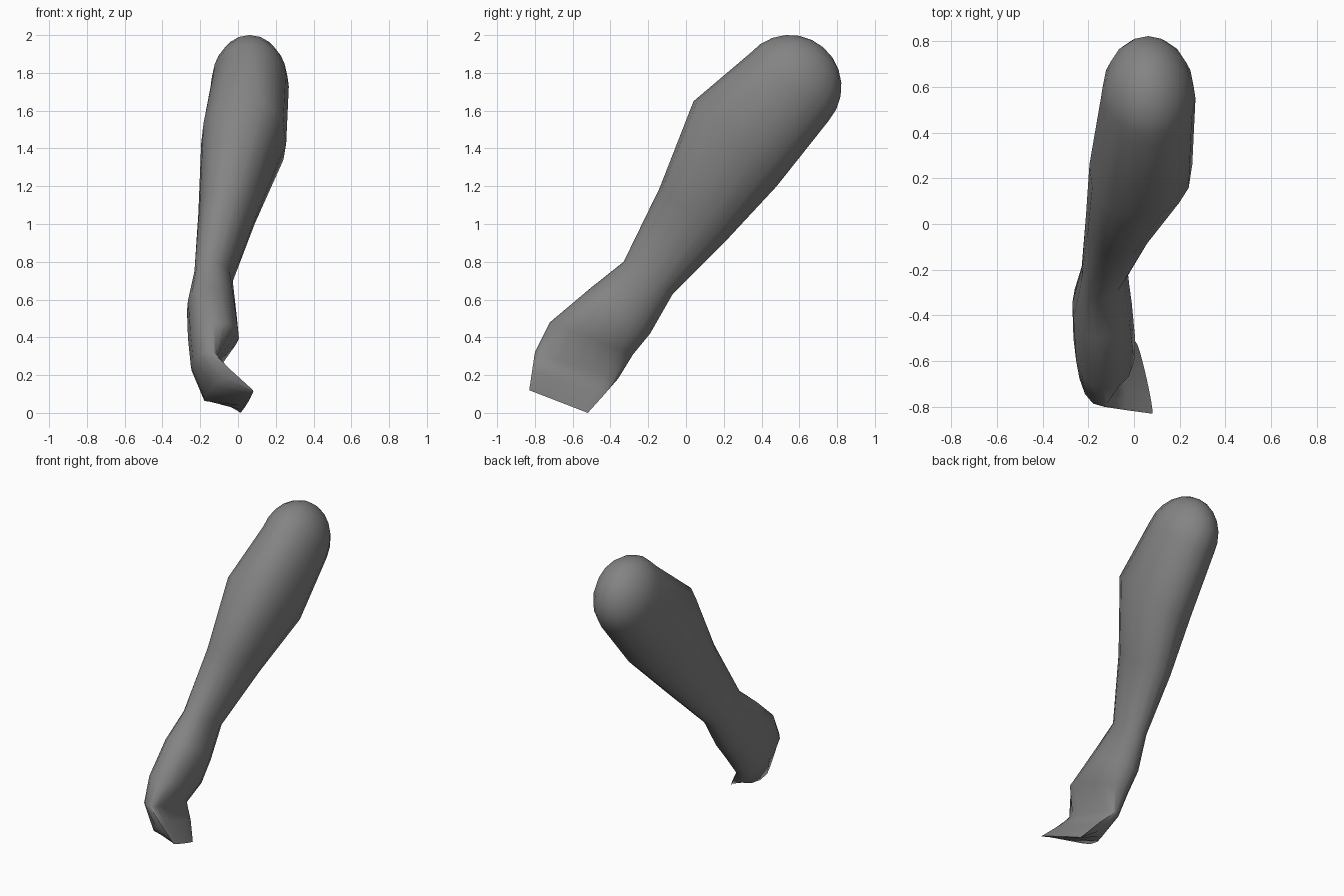
import bpy, bmesh
from math import sin, cos, pi, radians, copysign
from mathutils import Vector

if "Cube" in bpy.data.objects:
    bpy.data.objects.remove(bpy.data.objects["Cube"])

SIDES = 16


def ring(up, lo, xmin, xmax, boxy=1.0, outer_shift=(0, 0, 0)):
    """Section from thumb-side to little-finger-side point; boxy squares the thumb side."""
    up, lo = Vector(up), Vector(lo)
    mid, half = (up + lo) / 2, (up - lo) / 2
    pts = []
    for i in range(SIDES):
        a = 2 * pi * i / SIDES
        c, s = cos(a), sin(a)
        e = boxy if c > 0 else 1.0
        p = mid + half * copysign(abs(c) ** e, c)
        w = abs(s) ** e
        p.x += ((xmax if s > 0 else xmin) - mid.x) * w
        if s < 0:
            p += Vector(outer_shift) * w
        pts.append(p)
    return pts


rings = []

# rounded elbow end
centre = Vector((0.062, 0.55, 1.728))
across = Vector((0, -0.208, 0.178))
along = Vector((0, 0.177, 0.207))
for deg in (75, 60, 45, 30, 15, 0):
    s = cos(radians(deg))
    c = centre + along * sin(radians(deg))
    rings.append(ring(c + across * s, c - across * s,
                      c.x - 0.207 * s, c.x + 0.207 * s))

# forearm, wrist, palm
for section in [
    ((0.03, 0.04, 1.65), (0.04, 0.48, 1.20), -0.195, 0.255, 0.8),
    ((-0.07, -0.14, 1.19), (-0.06, 0.22, 0.92), -0.21, 0.10, 0.9),
    ((-0.16, -0.33, 0.80), (-0.13, -0.07, 0.63), -0.23, -0.03, 0.9),
    ((-0.16, -0.50, 0.665), (-0.15, -0.19, 0.42), -0.27, -0.01, 0.85),
    ((-0.13, -0.72, 0.48), (-0.15, -0.28, 0.31), -0.265, 0.005, 0.8),
]:
    rings.append(ring(*section))

# knuckles and fingers folded inward
rings.append(ring((-0.13, -0.80, 0.32), (-0.15, -0.36, 0.18), -0.25, -0.11, 0.85))
rings.append(ring((-0.03, -0.815, 0.22), (-0.07, -0.43, 0.10), -0.18, -0.05, 1.15,
                  outer_shift=(0, -0.03, -0.08)))
rings.append(ring((0.08, -0.83, 0.12), (0.01, -0.52, 0.0), 0.035, 0.055))

bm = bmesh.new()
loops = [[bm.verts.new(p) for p in r] for r in rings]
for a, b in zip(loops, loops[1:]):
    for i in range(SIDES):
        j = (i + 1) % SIDES
        bm.faces.new((a[i], a[j], b[j], b[i]))
tip = bm.verts.new(centre + along)
for i in range(SIDES):
    bm.faces.new((tip, loops[0][(i + 1) % SIDES], loops[0][i]))
bm.faces.new(loops[-1])
bmesh.ops.recalc_face_normals(bm, faces=bm.faces)
mesh = bpy.data.meshes.new("forearm_and_hand")
bm.to_mesh(mesh)
bm.free()

arm = bpy.data.objects.new("forearm_and_hand", mesh)
bpy.context.collection.objects.link(arm)

# dark grey colour
mat = bpy.data.materials.new("dark_grey")
mat.diffuse_color = (0.23, 0.23, 0.23, 1)
mat.use_nodes = True
mat.node_tree.nodes["Principled BSDF"].inputs["Base Color"].default_value = mat.diffuse_color
mesh.materials.append(mat)

bpy.context.view_layer.objects.active = arm
arm.select_set(True)
bpy.ops.object.shade_smooth_by_angle(angle=radians(75))
